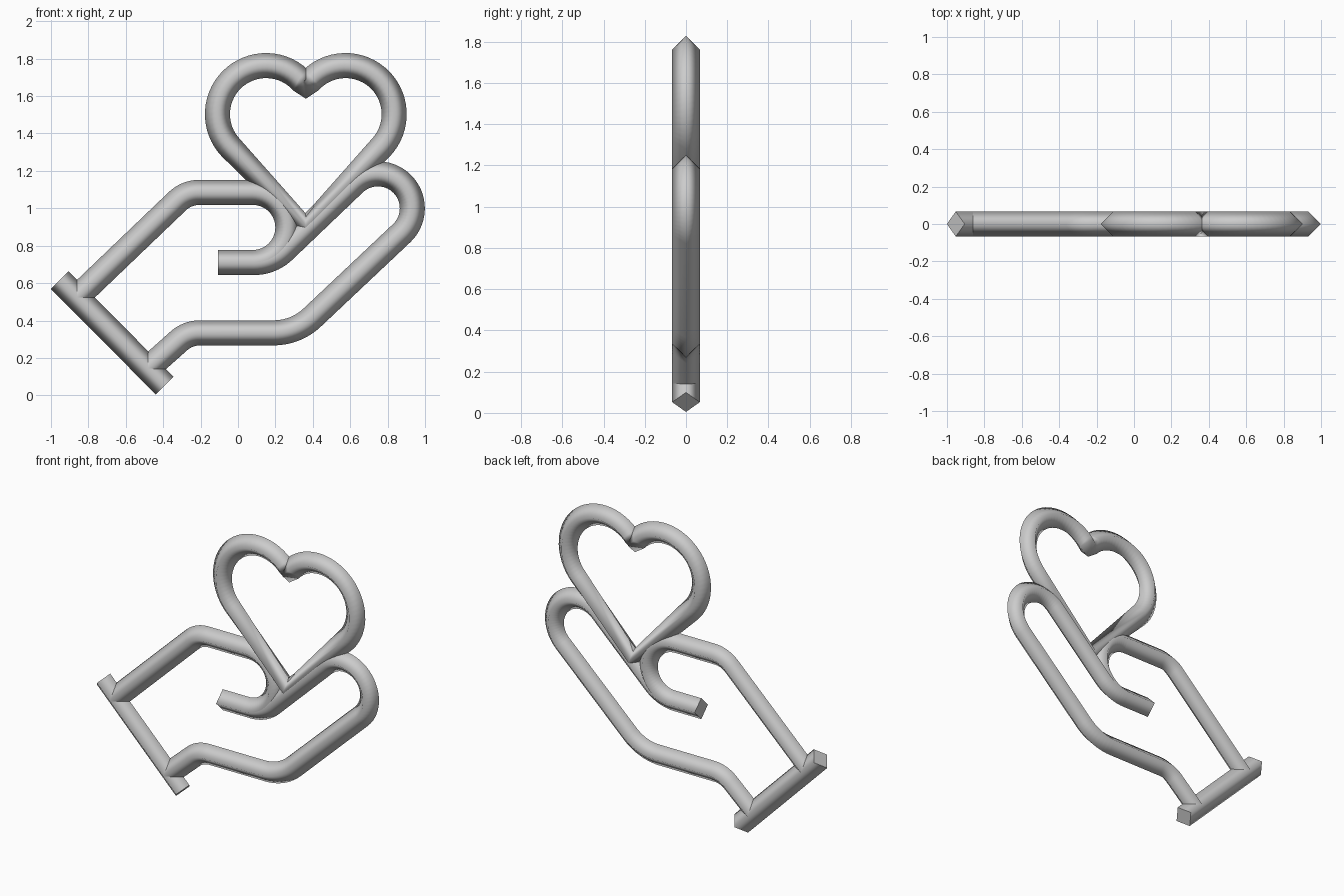
import bpy, bmesh, math
from mathutils import Vector

if "Cube" in bpy.data.objects:
    bpy.data.objects.remove(bpy.data.objects["Cube"])

R = 0.067          # half width of the diamond-section tube
GREY = bpy.data.materials.new("plain_grey")
GREY.diffuse_color = (0.6, 0.6, 0.6, 1)
GREY.use_nodes = True
GREY.node_tree.nodes["Principled BSDF"].inputs["Base Color"].default_value = GREY.diffuse_color


def arc(cx, cz, r, a0, a1, n=20):
    """Points (x, z) along an arc, angles in degrees."""
    out = []
    for i in range(n + 1):
        a = math.radians(a0 + (a1 - a0) * i / n)
        out.append((cx + r * math.cos(a), cz + r * math.sin(a)))
    return out


def fillet(a, b, c, r, n=10):
    """Round the corner b between a and c with radius r."""
    a, b, c = Vector(a), Vector(b), Vector(c)
    u, v = (a - b).normalized(), (c - b).normalized()
    half = u.angle(v) / 2
    p, q = b + u * r / math.tan(half), b + v * r / math.tan(half)
    centre = b + (u + v).normalized() * r / math.sin(half)
    s, turn = p - centre, math.pi - 2 * half
    d = q - centre
    if s.x * d.y - s.y * d.x < 0:
        turn = -turn
    out = []
    for i in range(n + 1):
        t = turn * i / n
        out.append((centre.x + s.x * math.cos(t) - s.y * math.sin(t),
                    centre.y + s.x * math.sin(t) + s.y * math.cos(t)))
    return out


def tube(name, path, closed=False):
    """Sweep a diamond section along a flat path in the xz plane."""
    bm = bmesh.new()
    pts = [Vector(p) for p in path]
    n, rings = len(pts), []
    for i, p in enumerate(pts):
        before = pts[i - 1] if i or closed else p
        after = pts[(i + 1) % n] if i < n - 1 or closed else p
        d = ((p - before).normalized() + (after - p).normalized()).normalized()
        nx, nz = -d.y * R, d.x * R
        rings.append([bm.verts.new(c) for c in (
            (p.x + nx, 0, p.y + nz), (p.x, -R, p.y),
            (p.x - nx, 0, p.y - nz), (p.x, R, p.y))])
    for i in range(n if closed else n - 1):
        a, b = rings[i], rings[(i + 1) % n]
        for k in range(4):
            m = (k + 1) % 4
            bm.faces.new((a[k], a[m], b[m], b[k])).smooth = True
    if not closed:
        for ring in (rings[0], rings[-1]):
            for e in bm.faces.new(ring).edges:
                e.smooth = False
    bmesh.ops.recalc_face_normals(bm, faces=bm.faces)
    me = bpy.data.meshes.new(name)
    bm.to_mesh(me)
    bm.free()
    me.materials.append(GREY)
    ob = bpy.data.objects.new(name, me)
    bpy.context.collection.objects.link(ob)


# cuff bar
tube("cuff", [(-0.953, 0.616), (-0.392, 0.052)])

# palm, fingertip U-turn and inner finger line
wrist, heel, palm, tip = (-0.48, 0.145), (-0.268, 0.334), (0.31, 0.334), (0.875, 0.867)
back, end = (0.178, 0.71), (-0.108, 0.71)
turn = arc(0.748, 1.0, 0.184, -46.2, 133.8, 28)
tube("palm_and_fingers", [wrist] + fillet(wrist, heel, palm, 0.17)
     + fillet(heel, palm, tip, 0.30) + turn
     + fillet(turn[-1], back, end, 0.23) + [end])

# upper wrist and thumb
start, knuckle, top = (-0.86, 0.525), (-0.275, 1.085), (0.079, 1.085)
tube("thumb", [start] + fillet(start, knuckle, top, 0.17)
     + arc(0.079, 0.8975, 0.1875, 90, -90, 28))

# heart: one half from tip to notch, then mirrored
MID, LOBE, RAD, TIP = 0.3625, (0.15, 1.503), 0.26, 0.905
dx, dz = LOBE[0] - MID, LOBE[1] - TIP
to_centre = math.degrees(math.atan2(dz, dx))
tangent = to_centre + math.degrees(math.asin(RAD / math.hypot(dx, dz)))
notch = math.degrees(math.acos((MID - LOBE[0]) / RAD))
half = [(MID, TIP)] + arc(*LOBE, RAD, tangent + 90, notch, 32)
tube("heart", half + [(2 * MID - x, z) for x, z in half[-2:0:-1]], closed=True)
